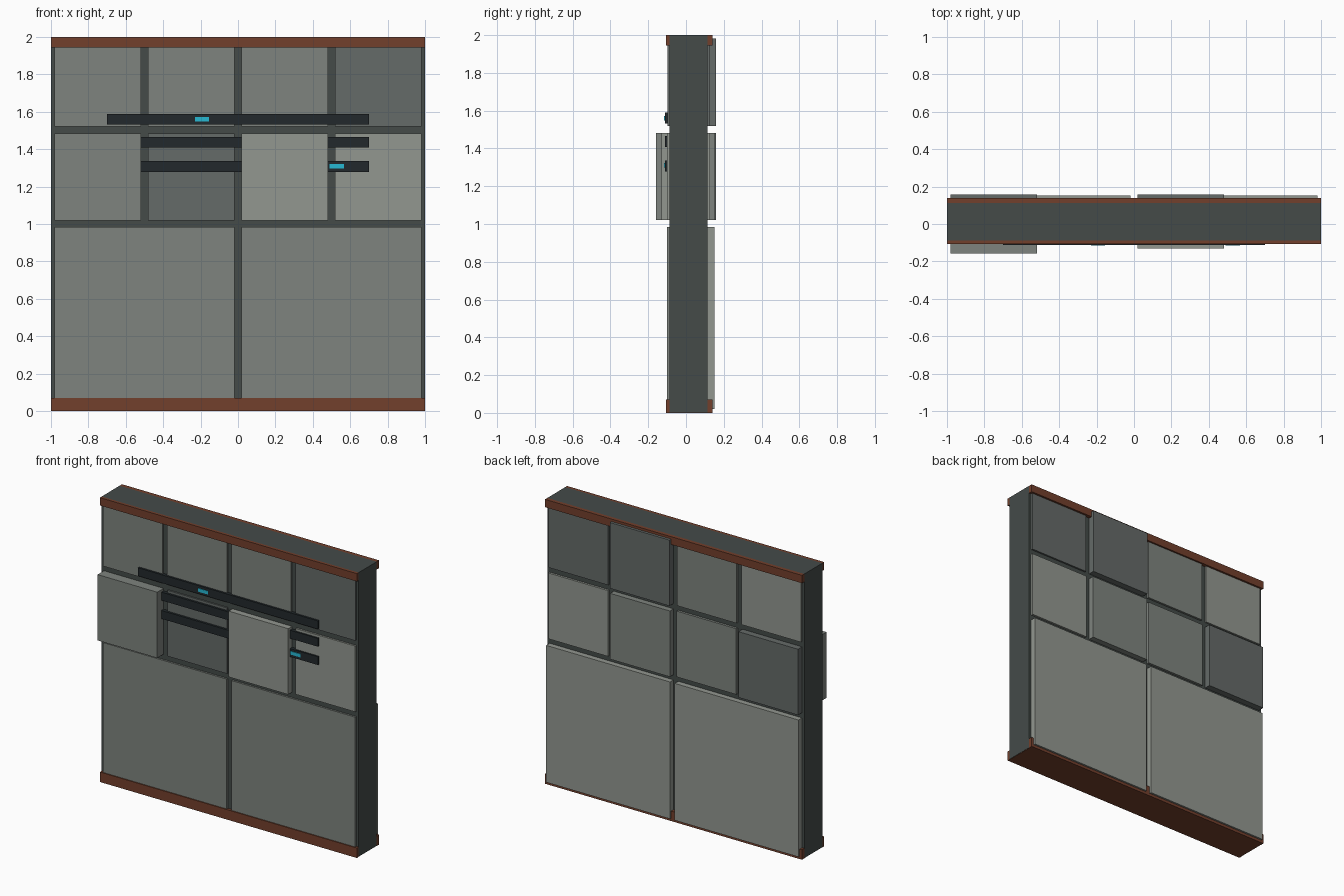
import bpy

if "Cube" in bpy.data.objects:
    bpy.data.objects.remove(bpy.data.objects["Cube"])

def material(name, rgb):
    m = bpy.data.materials.new(name)
    m.diffuse_color = (*rgb, 1)
    m.use_nodes = True
    m.node_tree.nodes["Principled BSDF"].inputs["Base Color"].default_value = m.diffuse_color
    return m

CORE = material("core_grey", (0.058, 0.07, 0.066))
TRIM = material("rust", (0.17, 0.05, 0.025))
DARK = material("panel_dark", (0.13, 0.145, 0.14))
MID = material("panel_mid", (0.21, 0.23, 0.21))
LIGHT = material("panel_light", (0.29, 0.31, 0.28))
BLACK = material("bar_black", (0.016, 0.022, 0.025))
CYAN = material("light_cyan", (0.02, 0.48, 0.65))

def box(name, x, y, z, mat):
    """Box from (min, max) ranges on each axis."""
    bpy.ops.mesh.primitive_cube_add(size=1, location=[(a + b) / 2 for a, b in (x, y, z)])
    o = bpy.context.object
    o.name = name
    o.scale = [b - a for a, b in (x, y, z)]
    bpy.ops.object.transform_apply(location=False, rotation=False, scale=True)
    o.data.materials.append(mat)
    return o

FRONT, BACK = -0.087, 0.113

# Wall core
box("wall_core", (-1, 1), (FRONT, BACK), (0.002, 2), CORE)

# Rust trim along the top and bottom edges, front and back
for label, z in (("top", (1.945, 2)), ("bottom", (0, 0.07))):
    box(label + "_front_trim", (-1, 1), (-0.107, FRONT), z, TRIM)
    box(label + "_back_trim", (-1, 1), (BACK, 0.139), z, TRIM)
box("base_plate", (-0.998, 0.998), (FRONT, BACK), (0, 0.07), TRIM)

# Armour panels: each row lists (outer y, material) from -x to +x
ROWS = {"upper": (1.52, 1.983), "middle": (1.02, 1.483), "lower": (0.02, 0.983)}
FRONT_PANELS = {
    "upper": [(-0.098, MID), (-0.098, MID), (-0.098, MID), (-0.098, DARK)],
    "middle": [(-0.158, MID), (-0.097, DARK), (-0.13, LIGHT), (-0.1, LIGHT)],
    "lower": [(-0.1, MID), (-0.1, MID)],
}
BACK_PANELS = {
    "upper": [(0.125, LIGHT), (0.127, MID), (0.158, DARK), (0.125, DARK)],
    "middle": [(0.158, DARK), (0.13, MID), (0.154, MID), (0.128, LIGHT)],
    "lower": [(0.152, LIGHT), (0.152, LIGHT)],
}
for side, base, rows in (("front", FRONT, FRONT_PANELS), ("back", BACK, BACK_PANELS)):
    for row, panels in rows.items():
        w = 2 / len(panels)
        for i, (y, mat) in enumerate(panels):
            x0 = -1 + i * w
            box(f"{side}_{row}_panel_{i + 1}", (x0 + 0.018, x0 + w - 0.018),
                (min(base, y), max(base, y)), ROWS[row], mat)

# Horizontal conduit bars on the front
for i, z in enumerate((1.56, 1.437, 1.308)):
    box(f"conduit_bar_{i + 1}", (-0.7, 0.7), (-0.112, FRONT), (z - 0.029, z + 0.029), BLACK)

# Small indicator lights on the bars
for i, (x, z) in enumerate(((-0.192, 1.56), (0.528, 1.31))):
    box(f"indicator_light_{i + 1}", (x - 0.038, x + 0.038), (-0.116, -0.1), (z - 0.012, z + 0.012), CYAN)
